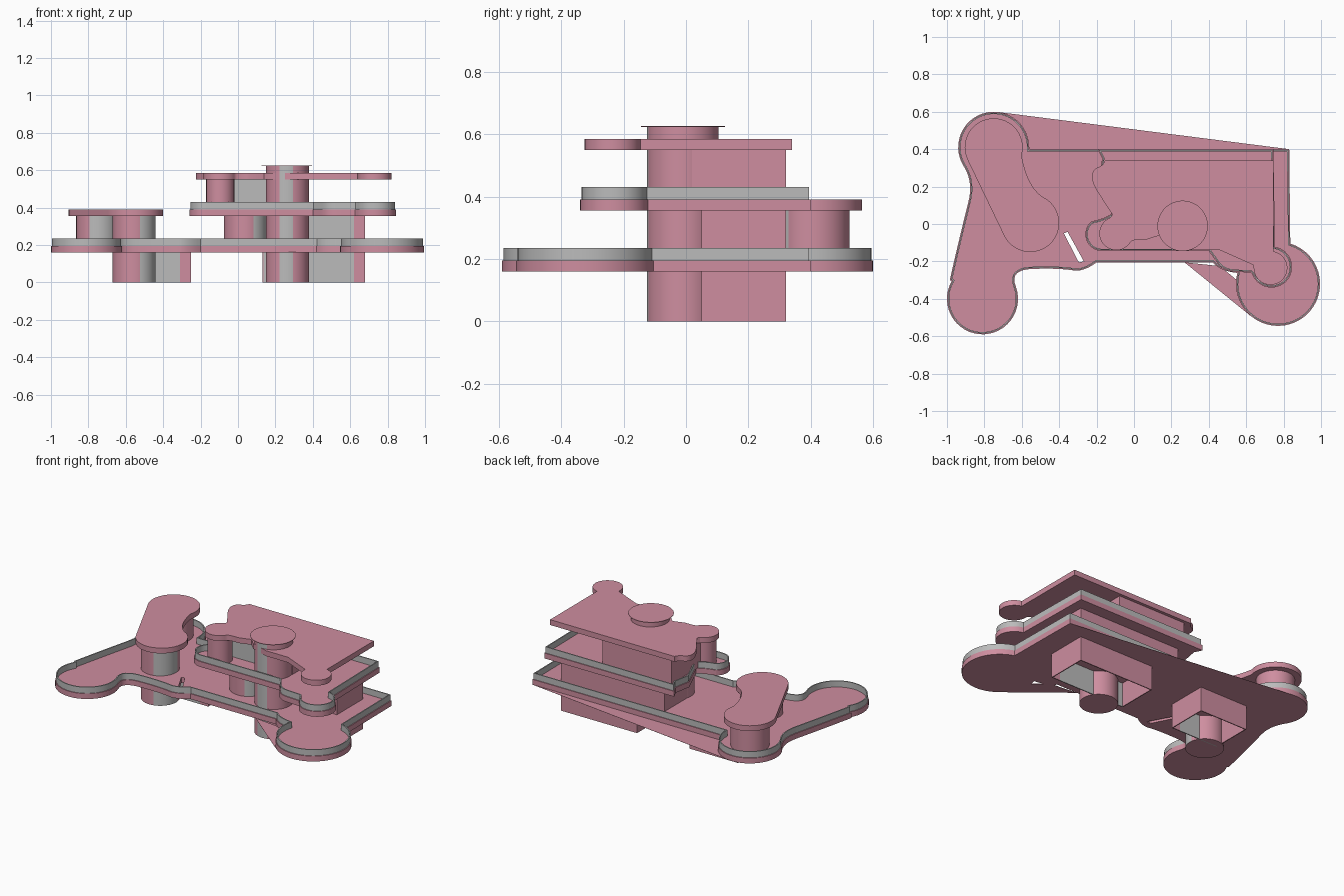
import bpy, bmesh, math
from mathutils import Vector

if "Cube" in bpy.data.objects:
    bpy.data.objects.remove(bpy.data.objects["Cube"])


def material(name, color):
    m = bpy.data.materials.new(name)
    m.diffuse_color = color
    m.use_nodes = True
    m.node_tree.nodes["Principled BSDF"].inputs["Base Color"].default_value = m.diffuse_color
    return m


PINK = material("pink", (0.62, 0.27, 0.35, 1))
GREY = material("grey", (0.5, 0.5, 0.5, 1))


def smooth(ob):
    bpy.ops.object.select_all(action='DESELECT')
    ob.select_set(True)
    bpy.context.view_layer.objects.active = ob
    bpy.ops.object.shade_smooth_by_angle(angle=math.radians(30))


def outline(items):
    """Items: 2 = point, 4 = bezier control + end, 5 = arc centre, radius, angles."""
    pts = []
    for it in items:
        if len(it) == 2:
            pts.append(Vector(it))
        elif len(it) == 4:
            a, c, e = pts[-1], Vector(it[:2]), Vector(it[2:])
            for i in range(1, 9):
                t = i / 8
                pts.append(a * (1 - t) ** 2 + c * 2 * t * (1 - t) + e * t * t)
        else:
            cx, cy, r, a0, a1 = it
            n = max(3, int(abs(a1 - a0) / 8))
            for i in range(n + 1):
                a = math.radians(a0 + (a1 - a0) * i / n)
                pts.append(Vector((cx + r * math.cos(a), cy + r * math.sin(a))))
    return [p for i, p in enumerate(pts) if (p - pts[i - 1]).length > 0.002]


def inset(pts, d):
    out = []
    for i, p in enumerate(pts):
        u = (p - pts[i - 1]).normalized()
        v = (pts[(i + 1) % len(pts)] - p).normalized()
        n1, n2 = Vector((-u.y, u.x)), Vector((-v.y, v.x))
        out.append(p + (n1 + n2) * d / max(0.5, 1 + n1.dot(n2)))
    return out


def plate(name, loops, z0, z1, mat=PINK):
    """Extruded flat plate; extra loops become holes."""
    cu = bpy.data.curves.new(name, 'CURVE')
    cu.dimensions, cu.fill_mode = '2D', 'BOTH'
    cu.extrude = (z1 - z0) / 2
    for pts in loops:
        s = cu.splines.new('POLY')
        s.points.add(len(pts) - 1)
        for q, p in zip(s.points, pts):
            q.co = (p[0], p[1], 0, 1)
        s.use_cyclic_u = True
    cu.materials.append(mat)
    ob = bpy.data.objects.new(name, cu)
    ob.location.z = (z0 + z1) / 2
    bpy.context.collection.objects.link(ob)
    bpy.ops.object.select_all(action='DESELECT')
    ob.select_set(True)
    bpy.context.view_layer.objects.active = ob
    bpy.ops.object.convert(target='MESH')
    smooth(bpy.context.object)


def parapet(name, pts, z0, z1):
    plate(name, [inset(pts, 0.005), inset(pts, 0.012)], z0, z1, GREY)


def column(name, x, y, r, z0, z1, g0=0, g1=0):
    """Round column with a grey strip between two angles."""
    bpy.ops.mesh.primitive_cylinder_add(vertices=48, radius=r, depth=z1 - z0,
                                        location=(x, y, (z0 + z1) / 2))
    ob = bpy.context.object
    ob.name = name
    ob.data.materials.append(PINK)
    ob.data.materials.append(GREY)
    for f in ob.data.polygons:
        a = math.degrees(math.atan2(f.center.y, f.center.x))
        if abs(f.normal.z) < 0.5 and g0 < a < g1:
            f.material_index = 1
    smooth(ob)


def room(name, x0, x1, y0, y1, z0, z1):
    """Open box of thin walls with a grey glazed front."""
    t = 0.006
    outer = [(x0, y0), (x0 + t, y0), (x0 + t, y1 - t), (x1 - t, y1 - t), (x1 - t, y0 + t),
             (x1 - 0.06, y0 + t), (x1 - 0.06, y0), (x1, y0), (x1, y1), (x0, y1)]
    plate(name + "_walls", [outer], z0, z1)
    glass = [(x0 + t, y0), (x1 - 0.06, y0), (x1 - 0.06, y0 + t), (x0 + t, y0 + t)]
    plate(name + "_glazing", [glass], z0, z1, GREY)


# Main deck with slot and parapet
deck = outline([(.83, .4), (-.56, .4), (-.75, .41, .19, 0, 215), (-.86, .22, -.885, .12),
                (-.94, -.1, -.985, -.3), (-.81, -.4, .19, 150, 380), (-.67, -.24, -.53, -.24),
                (-.4, -.235, -.31, -.25), (-.26, -.25, -.2, -.205), (.42, -.205),
                (.46, -.25, .54, -.26), (.77, -.32, .225, 165, 433)])
slot = [Vector(p) for p in ((-.375, -.05), (-.355, -.042), (-.268, -.2), (-.295, -.205))]
plate("main_deck", [deck, slot], .16, .195)
parapet("main_parapet", deck, .195, .235)

# Thin soffit sheets bridging the concave edges
plate("soffit_back", [[(.83, .4), (-.73, .599), (-.56, .4)]], .16, .161)
plate("soffit_front", [[(.27, -.205), (.63, -.497), (.55, -.3), (.46, -.225)]], .16, .161)

# Middle deck and parapet
middle = outline([(.745, .4), (-.195, .4), (-.17, .35), (-.19, .24), (-.115, .06),
                  (-.15, .03, -.228, .014), (-.17, -.055, .09, 130, 270), (.40, -.145),
                  (.44, -.2), (.47, -.25, .53, -.255), (.625, -.26),
                  (.735, -.23, .11, 200, 440)])
plate("middle_deck", [middle], .355, .39)
parapet("middle_parapet", middle, .39, .43)

# Top roof
roof = outline([(.745, .34), (-.155, .34), (-.165, .31, -.2, .3), (-.25, .27, -.2, .18),
                (-.115, .05), (-.095, -.05, .09, 110, 330), (0, -.08, .06, -.085),
                (.14, -.06), (.18, -.1), (.3, -.14), (.46, -.14), (.64, -.22),
                (.73, -.235, .09, 180, 440)])
plate("top_roof", [roof], .55, .585)

# Side wing roof
wing = outline([(-.75, .41, .155, -15, 205), (-.555, .005, .155, 205, 425),
                (-.57, .2, -.6, .36)])
plate("wing_roof", [wing], .355, .39)

# Columns
column("left_column", -.555, -.01, .115, 0, .355, -72, 5)
column("wing_column", -.75, .41, .115, .195, .355, -110, -45)
column("main_column", .265, -.01, .115, 0, .625, -112, -72)
column("middle_column", .04, .055, .115, .195, .355, -70, 10)
column("upper_column", -.095, -.05, .075, .39, .55)
column("column_cap", .26, -.01, .135, .623, .626)

# Glazed rooms on each level
room("left_ground_room", -.6, -.25, .05, .32, 0, .16)
room("right_ground_room", .13, .68, .05, .32, 0, .16)
room("middle_room", -.07, .68, .05, .32, .195, .355)
room("upper_room", -.12, .38, .02, .32, .39, .55)
